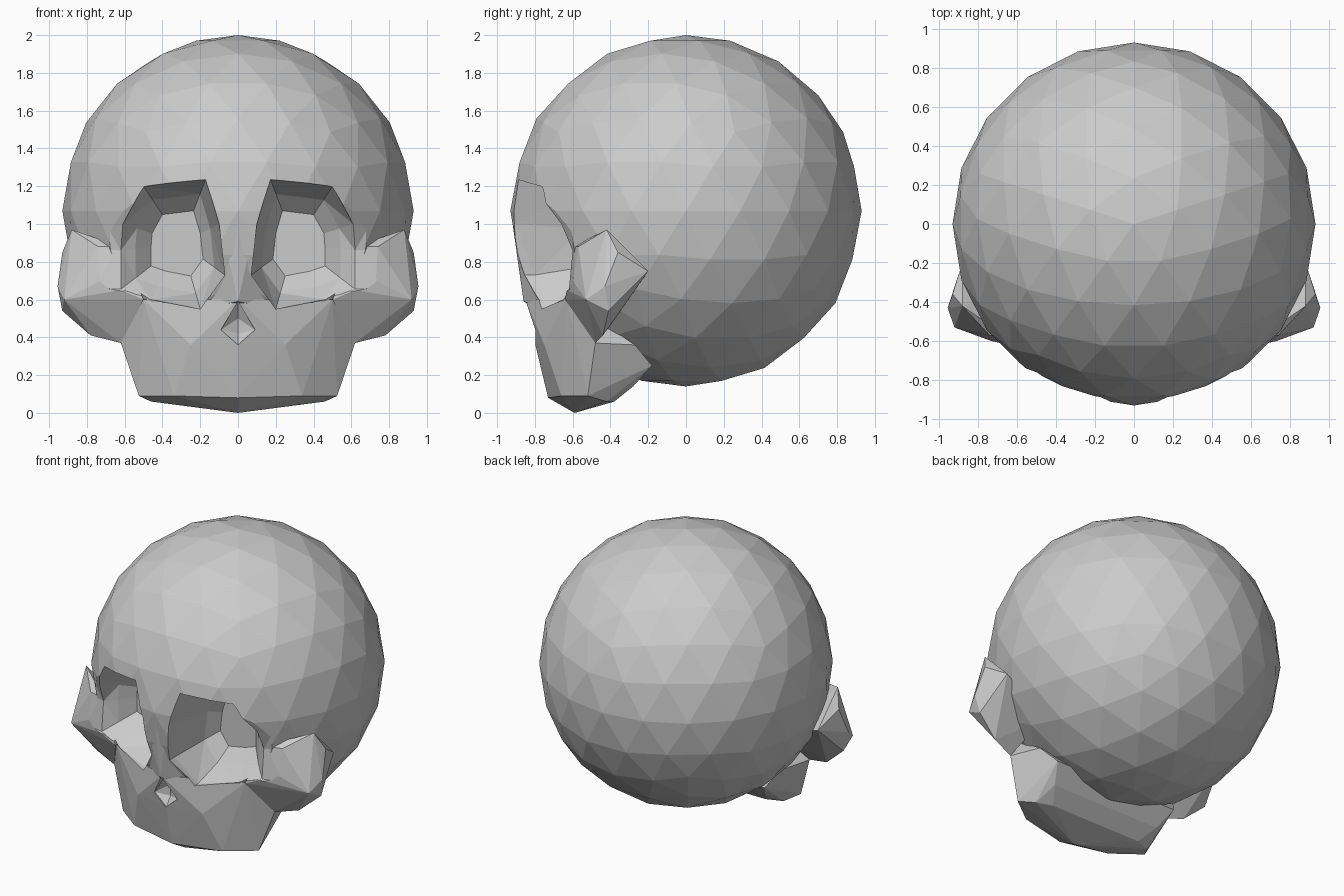
import bpy, bmesh
from math import pi
from mathutils import Matrix, Vector

cube = bpy.data.objects.get("Cube")
if cube:
    bpy.data.objects.remove(cube, do_unlink=True)

bone = bpy.data.materials.new("bone_grey")
bone.use_nodes = True
GREY = (0.6, 0.6, 0.6, 1)
bone.diffuse_color = GREY
bone.node_tree.nodes["Principled BSDF"].inputs["Base Color"].default_value = GREY


def finish(name, bm):
    """Turn a bmesh into a flat shaded object."""
    bmesh.ops.recalc_face_normals(bm, faces=bm.faces[:])
    mesh = bpy.data.meshes.new(name)
    bm.to_mesh(mesh)
    bm.free()
    mesh.materials.append(bone)
    obj = bpy.data.objects.new(name, mesh)
    bpy.context.collection.objects.link(obj)
    return obj


def flip(points):
    return [(-x, y, z) for x, y, z in points]


def hull(name, points):
    """Faceted solid wrapped around a few points."""
    bm = bmesh.new()
    verts = [bm.verts.new(p) for p in sorted(set(points))]
    out = bmesh.ops.convex_hull(bm, input=verts)
    inner = [v for v in out["geom_interior"] if isinstance(v, bmesh.types.BMVert)]
    bmesh.ops.delete(bm, geom=inner, context="VERTS")
    return finish(name, bm)


def loft(name, rings):
    """Closed solid skinned over matching rings."""
    bm = bmesh.new()
    loops = [[bm.verts.new(p) for p in ring] for ring in rings]
    for a, b in zip(loops, loops[1:]):
        for i in range(len(a)):
            bm.faces.new((a[i - 1], a[i], b[i], b[i - 1]))
    bm.faces.new(loops[0])
    bm.faces.new(loops[-1])
    bmesh.ops.triangulate(bm, faces=bm.faces[:])
    return finish(name, bm)


def combine(target, tool, operation):
    """Apply a boolean and discard the helper."""
    mod = target.modifiers.new(tool.name, "BOOLEAN")
    mod.operation = operation
    mod.solver = "EXACT"
    mod.object = tool
    bpy.context.view_layer.objects.active = target
    bpy.ops.object.modifier_apply(modifier=mod.name)
    bpy.data.objects.remove(tool, do_unlink=True)


# Braincase
bm = bmesh.new()
bmesh.ops.create_icosphere(bm, subdivisions=3, radius=0.93)
bm.transform(Matrix.Translation((0, 0, 1.07)) @ Matrix.Rotation(pi / 2, 4, "Z"))
skull = finish("skull", bm)

# Upper jaw with its rear corners
jaw = [(0, -.85, .6), (.2, -.74, .56), (.5, -.63, .6), (.62, -.48, .37),
       (.1, -.78, .44), (0, -.8, .37), (.25, -.75, .36), (0, -.73, .08),
       (.34, -.66, .09), (.525, -.52, .09), (.54, -.5, .21), (.46, -.42, .06),
       (0, -.59, 0), (.35, -.38, .06), (.42, -.28, .14), (.48, -.18, .25),
       (.55, -.27, .36)]
combine(skull, hull("upper_jaw", jaw + flip(jaw)), "UNION")

# Nose bridge
nose = [(0, -.925, 1.05), (.09, -.9, 1), (.07, -.83, .73), (0, -.86, .59),
        (.2, -.735, .55), (0, -.7, .5), (0, -.7, 1)]
combine(skull, hull("nose_bridge", nose + flip(nose)), "UNION")

# Cheekbones
cheek = [(.955, -.43, .67), (.92, -.53, .6), (.73, -.6, .7), (.62, -.63, .65),
         (.88, -.42, .97), (.74, -.57, .88), (.62, -.6, .88), (.93, -.36, .85),
         (.93, -.41, .54), (.78, -.44, .41), (.62, -.48, .37), (.5, -.64, .6),
         (.88, -.2, .75), (.5, -.3, .6)]
for name, points in (("left_cheekbone", cheek), ("right_cheekbone", flip(cheek))):
    combine(skull, hull(name, points), "UNION")

# Eye sockets: flared outer edge, rim, then a tapering bowl
rim = [(.17, -.91, 1.24), (.5, -.77, 1.2), (.61, -.66, 1), (.62, -.6, .86),
       (.62, -.62, .655), (.46, -.65, .6), (.2, -.73, .55), (.07, -.8, .73),
       (.1, -.9, 1)]
flare = {2: (.7, -.61, 1), 3: (.77, -.575, .87), 4: (.75, -.6, .66)}
outer = [flare.get(i, (x, y - .04, z)) for i, (x, y, z) in enumerate(rim)]
front = [(x, -1.2, z) for x, y, z in outer]


def bowl(size, depth):
    return [(.3 + (x - .3) * size, depth, .9 + (z - .9) * size) for x, y, z in rim]


rings = [front, outer, rim, bowl(.76, -.55), bowl(.5, -.46)]
combine(skull, loft("left_socket", rings), "DIFFERENCE")
combine(skull, loft("right_socket", [flip(r) for r in rings]), "DIFFERENCE")

# Nasal opening
diamond = [(0, .59), (.09, .44), (0, .36), (-.09, .44)]
opening = [(x, y, z) for y in (-1, -.79) for x, z in diamond]
opening += [(0, -.745, .5), (0, -.745, .42)]
combine(skull, hull("nasal_opening", opening), "DIFFERENCE")
